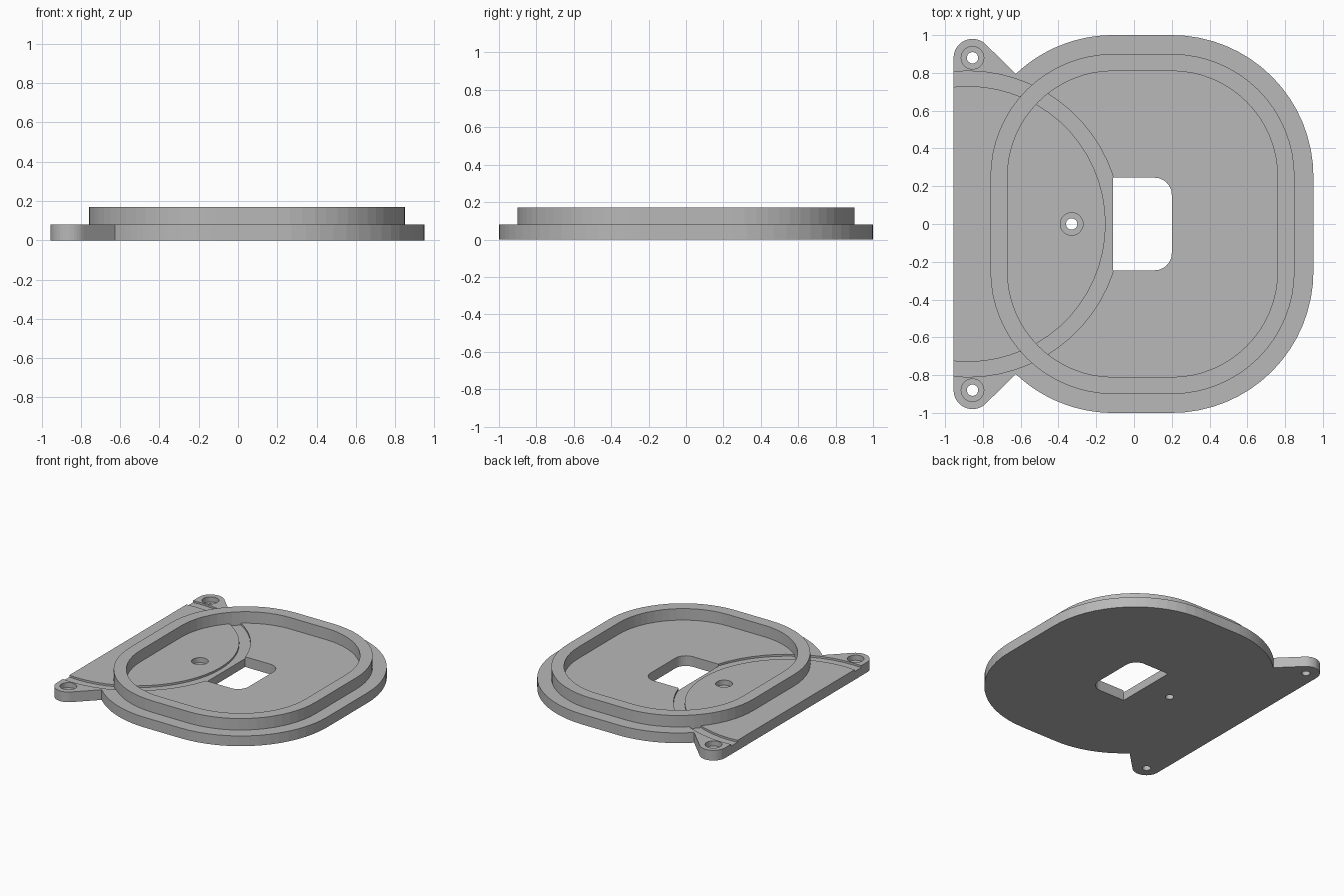
import bpy, bmesh
from math import cos, sin, pi, radians

if "Cube" in bpy.data.objects:
    bpy.data.objects.remove(bpy.data.objects["Cube"])

grey = bpy.data.materials.new("plain grey")
grey.use_nodes = True
COLOR = (0.48, 0.48, 0.48, 1)
grey.diffuse_color = COLOR
grey.node_tree.nodes["Principled BSDF"].inputs["Base Color"].default_value = COLOR


def arc(cx, cy, r, start, end, steps=16):
    angles = [radians(start + (end - start) * i / steps) for i in range(steps + 1)]
    return [(cx + r * cos(a), cy + r * sin(a)) for a in angles]


def mirrored(half):
    """Close a half outline, listed from right to left, across the x axis."""
    return half + [(x, -y) for x, y in reversed(half)]


def prism(name, outline, z0, z1):
    bm = bmesh.new()
    face = bm.faces.new([bm.verts.new((x, y, z0)) for x, y in outline])
    top = bmesh.ops.extrude_face_region(bm, geom=[face])["geom"]
    bmesh.ops.translate(bm, vec=(0, 0, z1 - z0),
                        verts=[v for v in top if isinstance(v, bmesh.types.BMVert)])
    bmesh.ops.recalc_face_normals(bm, faces=bm.faces)
    mesh = bpy.data.meshes.new(name)
    bm.to_mesh(mesh)
    bm.free()
    obj = bpy.data.objects.new(name, mesh)
    bpy.context.collection.objects.link(obj)
    mesh.materials.append(grey)
    return obj


def cut(target, cutter):
    """Subtract the cutter, then discard it."""
    mod = target.modifiers.new("cut", "BOOLEAN")
    mod.operation = "DIFFERENCE"
    mod.solver = "EXACT"
    mod.object = cutter
    bpy.context.view_layer.objects.active = target
    bpy.ops.object.modifier_apply(modifier=mod.name)
    bpy.data.objects.remove(cutter)


# Shared corner centres: all rounded outlines are offsets of this rectangle
LEFT, RIGHT, SIDE = -0.11, 0.2, 0.25
THICK, TOP = 0.08, 0.17
TAB_X, TAB_Y, TAB_R = -0.855, 0.88, 0.1


def rounded(r):
    return mirrored(arc(RIGHT, SIDE, r, 0, 90) + arc(LEFT, SIDE, r, 90, 180))


# Base plate with two screw tabs on the straight edge
plate = prism("base_plate", mirrored(
    arc(RIGHT, SIDE, 0.75, 0, 90) + arc(LEFT, SIDE, 0.75, 90, 133.5)
    + arc(TAB_X, TAB_Y, TAB_R, 45, 180)), 0, THICK)

# Shallow circular groove
groove = prism("groove_cutter", arc(-0.88, 0, 0.81, 0, 354, 59), THICK - 0.015, 0.12)
cut(groove, prism("groove_core", arc(-0.88, 0, 0.73, 0, 354, 59), 0, 0.2))
cut(plate, groove)

# Window: square corners on one side, rounded on the other
cut(plate, prism("window_cutter", mirrored(
    arc(RIGHT - 0.09, SIDE - 0.095, 0.09, 0, 90, 8) + [(LEFT, SIDE - 0.005)]), -0.1, 0.2))

# Counterbored screw holes
for x, y in [(TAB_X, TAB_Y), (TAB_X, -TAB_Y), (-0.33, 0)]:
    cut(plate, prism("counterbore", arc(x, y, 0.06, 0, 348.75, 31), 0.04, 0.2))
    cut(plate, prism("screw_hole", arc(x, y, 0.03, 0, 345, 23), -0.1, 0.2))

# Raised rim, slightly sunk into the plate
rim = prism("raised_rim", rounded(0.65), THICK - 0.02, TOP)
cut(rim, prism("rim_opening", rounded(0.56), 0, 0.3))
